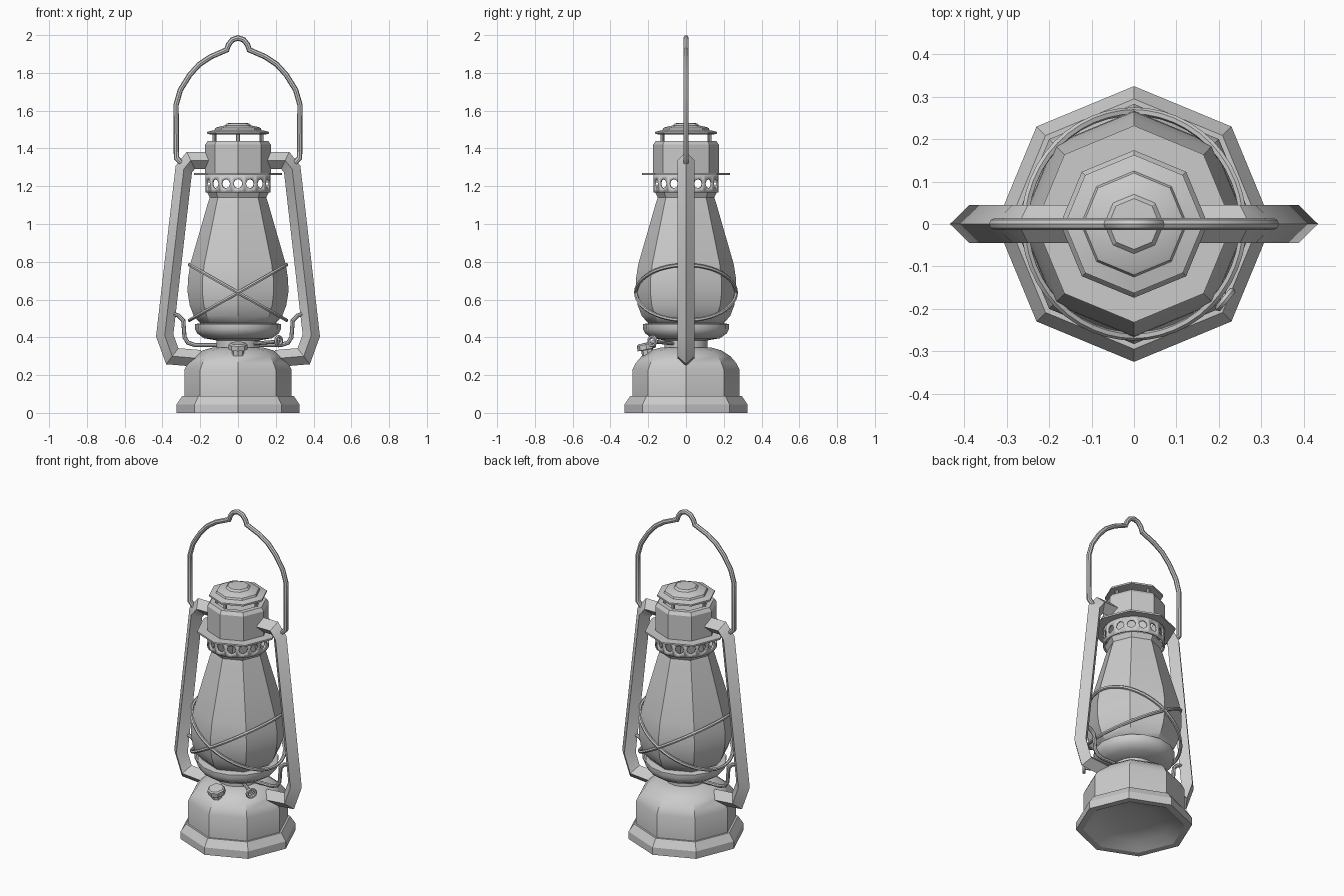
import bpy, bmesh
from math import sin, cos, pi, radians
from mathutils import Vector, Matrix

if "Cube" in bpy.data.objects:
    bpy.data.objects.remove(bpy.data.objects["Cube"])


def finish(name, bm, angle=30):
    bmesh.ops.remove_doubles(bm, verts=bm.verts, dist=1e-5)
    bmesh.ops.recalc_face_normals(bm, faces=bm.faces)
    me = bpy.data.meshes.new(name)
    bm.to_mesh(me)
    bm.free()
    me.shade_smooth()
    me.set_sharp_from_angle(angle=radians(angle))
    ob = bpy.data.objects.new(name, me)
    bpy.context.collection.objects.link(ob)
    return ob


def lathe(name, profile, sides=8, closed=False, matrix=None):
    """Revolve (radius, z) points; radius 0 closes to a point."""
    bm = bmesh.new()
    rings = [[bm.verts.new((r * cos(2 * pi * i / sides), r * sin(2 * pi * i / sides), z))
              for i in range(sides)] if r else [bm.verts.new((0, 0, z))]
             for r, z in profile]
    pairs = list(zip(rings, rings[1:])) + ([(rings[-1], rings[0])] if closed else [])
    for a, b in pairs:
        for i in range(sides):
            j = (i + 1) % sides
            quad = [a[i % len(a)], a[j % len(a)], b[j % len(b)], b[i % len(b)]]
            bm.faces.new(list(dict.fromkeys(quad)))
    if matrix:
        bm.transform(matrix)
    return finish(name, bm)


def sweep(name, path, radius, sides=8, binormal=(0, 1, 0), closed=False, angle=40):
    """Mitred tube along a planar path."""
    bm = bmesh.new()
    pts, b, n = [Vector(p) for p in path], Vector(binormal).normalized(), len(path)
    rings = []
    for k, p in enumerate(pts):
        prev = pts[k - 1] if k or closed else None
        nxt = pts[(k + 1) % n] if k < n - 1 or closed else None
        d0 = (p - prev).normalized() if prev else (nxt - p).normalized()
        d1 = (nxt - p).normalized() if nxt else d0
        t = (d0 + d1).normalized()
        side = b.cross(t).normalized() / max(t.dot(d0), 0.5)
        rings.append([bm.verts.new(p + radius * (cos(2 * pi * i / sides) * side
                                                 + sin(2 * pi * i / sides) * b))
                      for i in range(sides)])
    for k in range(n if closed else n - 1):
        r, s = rings[k], rings[(k + 1) % n]
        for i in range(sides):
            j = (i + 1) % sides
            bm.faces.new((r[i], r[j], s[j], s[i]))
    if not closed:
        bm.faces.new(rings[0])
        bm.faces.new(rings[-1])
    return finish(name, bm, angle)


# Fuel tank with flared foot, hollow underside and domed top
lathe("fuel_tank", [(0, .06), (.13, .055), (.22, .035), (.285, 0), (.325, 0), (.325, .045),
                    (.295, .09), (.283, .09), (.283, .23), (.265, .265), (.235, .30),
                    (.19, .33), (.13, .347), (0, .347)])

# Burner neck and cup under the glass
lathe("burner_neck", [(0, .33), (.115, .33), (.115, .385), (0, .385)], 16)
lathe("burner_cup", [(0, .37), (.06, .37), (.12, .385), (.18, .395), (.215, .42), (.228, .445),
                     (.228, .47), (.20, .475), (0, .475)], 16)

# Glass globe
lathe("glass_globe", [(.18, .465), (.205, .48), (.235, .515), (.256, .57), (.267, .64),
                      (.265, .71), (.252, .79), (.20, .97), (.16, 1.11), (.15, 1.14),
                      (.165, 1.17)])

# Perforated collar: sixteen panels, each with an octagonal hole
bm = bmesh.new()
step, z_mid, r_ring = 2 * pi / 16, 1.213, .173
corners = [(1, 0), (1, 1), (0, 1), (-1, 1), (-1, 0), (-1, -1), (0, -1), (1, -1)]
for k in range(16):
    def pt(u, v):
        a = k * step + u
        return bm.verts.new((r_ring * cos(a), r_ring * sin(a), z_mid + v))
    outer = [pt(u * step / 2, v * .047) for u, v in corners]
    inner = [pt(.025 / r_ring * cos(i * pi / 4), .025 * sin(i * pi / 4)) for i in range(8)]
    for i in range(8):
        j = (i + 1) % 8
        bm.faces.new((outer[i], outer[j], inner[j], inner[i]))
collar = finish("perforated_collar", bm)
wall = collar.modifiers.new("wall", "SOLIDIFY")
wall.thickness = .01

# Flange and chimney
lathe("chimney_flange", [(.15, 1.26), (.232, 1.26), (.232, 1.27), (.15, 1.27)], closed=True)
lathe("chimney", [(.15, 1.26), (.174, 1.265), (.174, 1.42), (.16, 1.44), (.13, 1.44),
                  (.13, 1.40), (0, 1.40)])

# Stepped cap on four posts
lathe("chimney_cap", [(0, 1.475), (.15, 1.475), (.163, 1.478), (.163, 1.488), (.125, 1.497),
                      (.12, 1.508), (.112, 1.512), (.07, 1.522), (.06, 1.533), (0, 1.536)])
for i in range(4):
    a = i * pi / 2
    lathe("cap_post", [(0, 1.43), (.01, 1.43), (.01, 1.48), (0, 1.48)],
          matrix=Matrix.Translation((.125 * cos(a), .125 * sin(a), 0)))

# Side frame tubes and wire lift levers, mirrored left and right
frame = [(.15, 1.337), (.25, 1.337), (.287, 1.29), (.388, .41), (.348, .30), (.20, .288)]
lever = [(.345, .525), (.315, .515), (.29, .49), (.283, .40), (.265, .372), (.23, .36), (.09, .36)]
for s in (1, -1):
    sweep("frame_tube", [(s * x, 0, z) for x, z in frame], .045, 4, angle=30)
    sweep("lift_lever", [(s * x, 0, z) for x, z in lever], .011)

# Wire guard: two crossed tilted rings
for s in (1, -1):
    ring = [(.257 * cos(i * pi / 24), .265 * sin(i * pi / 24),
             .637 + s * .57 * .257 * cos(i * pi / 24)) for i in range(48)]
    sweep("globe_guard", ring, .01, 6, (-.57 * s, 0, 1), True)

# Carrying handle with thumb bump
half = [(-.26, 1.325), (-.298, 1.32), (-.326, 1.35), (-.328, 1.63), (-.305, 1.71), (-.255, 1.79),
        (-.205, 1.845), (-.145, 1.885), (-.06, 1.922), (-.05, 1.95), (-.03, 1.975), (0, 1.985)]
sweep("handle", [(x, 0, z) for x, z in half + [(-x, z) for x, z in half[-2::-1]]], .014)

# Filler cap on the front of the tank
lathe("filler_cap", [(0, 0), (.032, 0), (.032, .03), (.05, .032), (.05, .058), (.042, .066),
                     (0, .068)],
      matrix=Matrix.Translation((0, -.2, .305)) @ Matrix.Rotation(radians(12), 4, 'X'))

# Wick shaft and ring-shaped knob
sweep("wick_shaft", [(.05, -.04, .365), (.215, -.175, .378)], .01, 8, (0, 0, 1))
out = Vector((.78, -.63, 0))
across = Vector((.63, .78, 0))
knob = [Vector((.215, -.178, .38)) + .024 * (cos(i * pi / 6) * across + sin(i * pi / 6) * Vector((0, 0, 1)))
        for i in range(12)]
sweep("wick_knob", knob, .009, 6, out, True)
